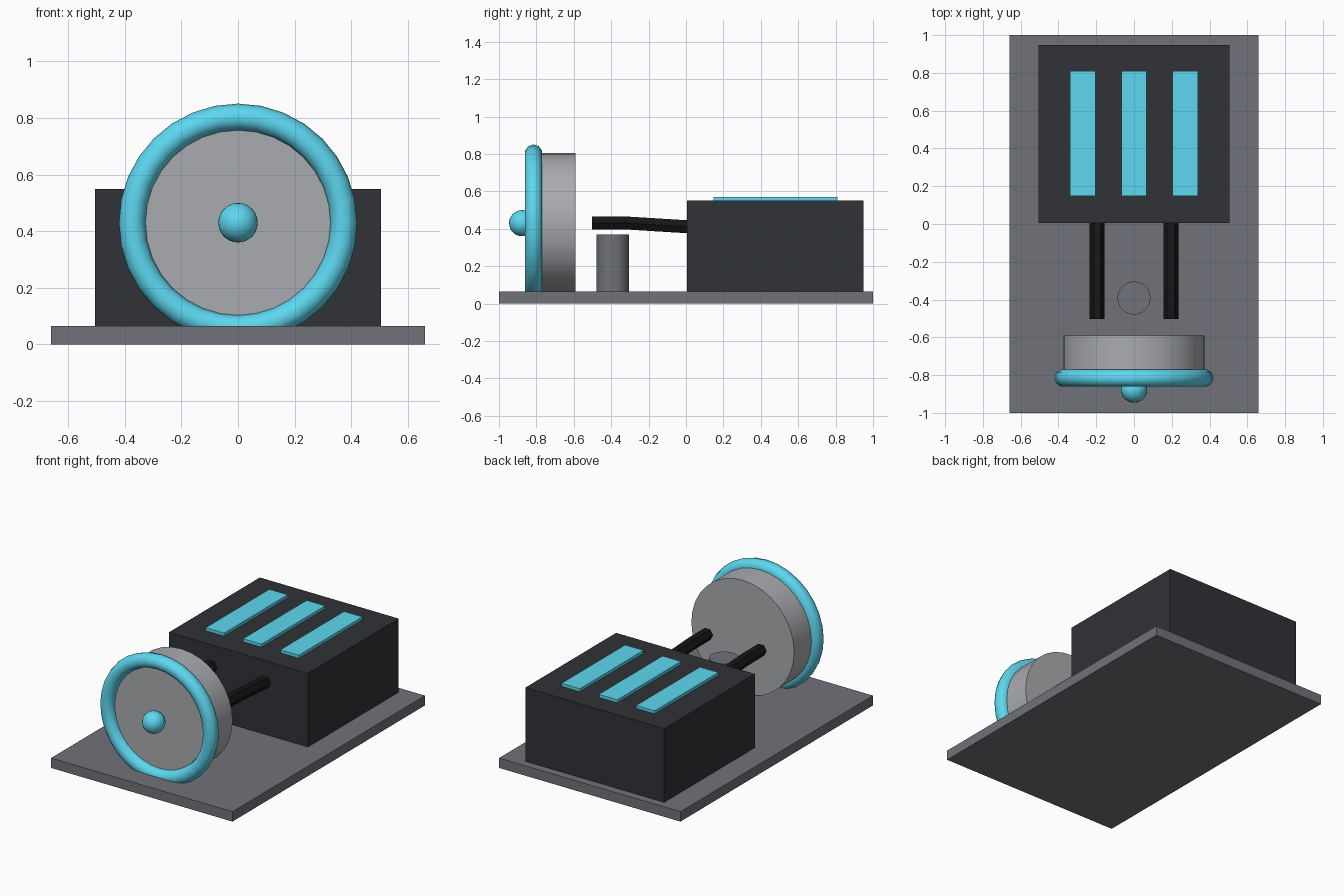
import bpy
from math import pi

if "Cube" in bpy.data.objects:
    bpy.data.objects.remove(bpy.data.objects["Cube"])


def material(name, rgb):
    m = bpy.data.materials.new(name)
    m.diffuse_color = (*rgb, 1)
    m.use_nodes = True
    m.node_tree.nodes["Principled BSDF"].inputs["Base Color"].default_value = m.diffuse_color
    return m


CYAN = material("cyan", (0.11, 0.68, 0.87))
DARK = material("dark", (0.03, 0.032, 0.038))
BLACK = material("black", (0.008, 0.008, 0.008))
SLATE = material("slate", (0.16, 0.17, 0.19))
STEEL = material("steel", (0.4, 0.41, 0.43))


def finish(name, mat, smooth=False):
    ob = bpy.context.object
    ob.name = name
    ob.data.materials.append(mat)
    if smooth:
        bpy.ops.object.shade_smooth_by_angle(angle=0.7)
    return ob


def box(name, lo, hi, mat):
    bpy.ops.mesh.primitive_cube_add(size=1, location=[(a + b) / 2 for a, b in zip(lo, hi)])
    bpy.context.object.scale = [b - a for a, b in zip(lo, hi)]
    bpy.ops.object.transform_apply(location=False, rotation=False, scale=True)
    return finish(name, mat)


# Base plate, housing and the three light strips on top
box("base_plate", (-0.66, -1, 0), (0.66, 1, 0.065), SLATE)
box("housing", (-0.505, 0.005, 0.06), (0.505, 0.948, 0.55), DARK)
for i, x in enumerate((-0.272, 0, 0.272)):
    box(f"light_strip_{i + 1}", (x - 0.067, 0.148, 0.53), (x + 0.067, 0.81, 0.57), CYAN)

# Wheel drum, rim ring and hub knob, all facing the front
AXIS_Z = 0.43
bpy.ops.mesh.primitive_cylinder_add(vertices=32, radius=0.374, depth=0.225,
                                    location=(0, -0.7025, AXIS_Z), rotation=(pi / 2, 0, 0))
finish("drum", STEEL, True)
bpy.ops.mesh.primitive_torus_add(major_segments=32, minor_segments=10, major_radius=0.374,
                                 minor_radius=0.047, location=(0, -0.815, AXIS_Z),
                                 rotation=(pi / 2, 0, 0))
finish("rim_ring", CYAN, True)
bpy.ops.mesh.primitive_uv_sphere_add(segments=24, ring_count=12, radius=0.07,
                                     location=(0, -0.876, AXIS_Z))
finish("hub_knob", CYAN, True)

# Support post between drum and housing
bpy.ops.mesh.primitive_cylinder_add(vertices=24, radius=0.0875, depth=0.31,
                                    location=(0, -0.392, 0.215))
finish("support_post", SLATE, True)

# Pair of bent hoses running into the housing
for side, x in (("left", -0.195), ("right", 0.195)):
    cu = bpy.data.curves.new(f"hose_{side}", "CURVE")
    cu.dimensions = "3D"
    cu.bevel_depth = 0.04
    cu.bevel_resolution = 1
    cu.use_fill_caps = True
    sp = cu.splines.new("POLY")
    path = [(-0.503, 0.432), (-0.32, 0.431), (-0.16, 0.421), (0.02, 0.41)]
    sp.points.add(len(path) - 1)
    for p, (y, z) in zip(sp.points, path):
        p.co = (x, y, z, 1)
    sp.use_smooth = False
    cu.materials.append(BLACK)
    bpy.context.collection.objects.link(bpy.data.objects.new(f"hose_{side}", cu))
